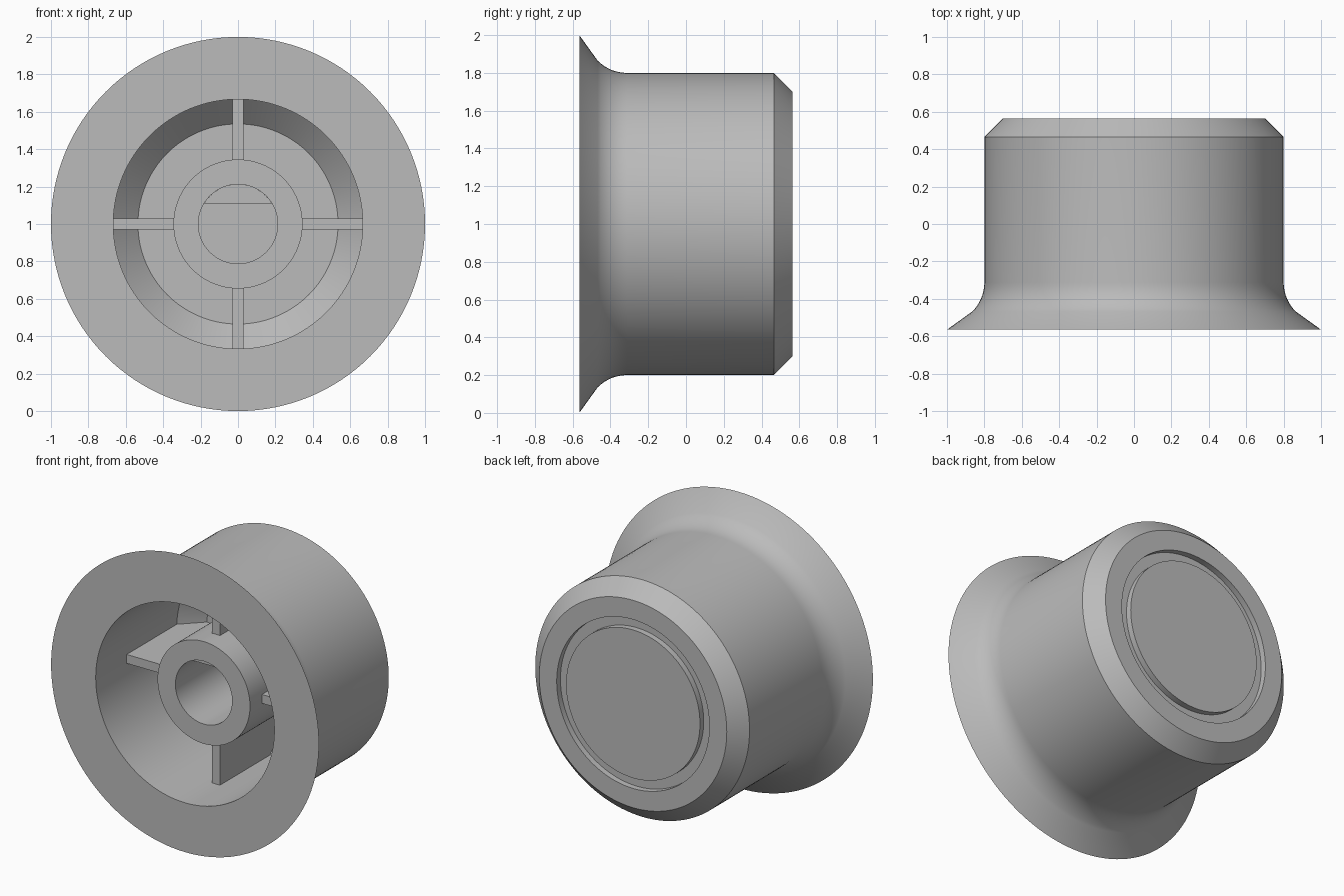
import bpy, bmesh, math
from mathutils import Matrix, Vector

cube = bpy.data.objects.get("Cube")
if cube:
    bpy.data.objects.remove(cube, do_unlink=True)

grey = bpy.data.materials.new("plain grey")
grey.use_nodes = True
colour = (0.5, 0.5, 0.5, 1)
grey.diffuse_color = colour
grey.node_tree.nodes["Principled BSDF"].inputs["Base Color"].default_value = colour

CENTRE = Vector((0, 0, 1))
FRONT, BACK = -0.565, 0.565
FLOOR = 0.43       # inner face of the cap
WALL, HUB, BORE = 0.667, 0.345, 0.212


def finish(name, bm, smooth=False):
    bmesh.ops.recalc_face_normals(bm, faces=bm.faces)
    mesh = bpy.data.meshes.new(name)
    bm.to_mesh(mesh)
    bm.free()
    mesh.materials.append(grey)
    obj = bpy.data.objects.new(name, mesh)
    obj.location = CENTRE
    bpy.context.collection.objects.link(obj)
    if smooth:
        bpy.ops.object.select_all(action='DESELECT')
        obj.select_set(True)
        bpy.context.view_layer.objects.active = obj
        bpy.ops.object.shade_smooth_by_angle(angle=math.radians(25))
    return obj


def lathe(name, profile, steps=128):
    """Spin (radius, y) points about the y axis."""
    bm = bmesh.new()
    verts = [bm.verts.new((r, y, 0)) for r, y in profile]
    edges = [bm.edges.new(pair) for pair in zip(verts, verts[1:])]
    bmesh.ops.spin(bm, geom=verts + edges, cent=(0, 0, 0), axis=(0, 1, 0),
                   angle=math.tau, steps=steps, use_merge=True)
    bmesh.ops.remove_doubles(bm, verts=bm.verts, dist=1e-4)
    return finish(name, bm, smooth=True)


# Fillet between barrel and flared skirt, tangent to both
radius = 0.22
fillet = [(0.8 + radius * (1 - math.cos(a)), -0.312 - radius * math.sin(a))
          for a in (math.radians(45) * i / 8 for i in range(9))]

# Knob body: grooved cap, bevelled barrel, skirt, cavity and bored hub
lathe("knob_body", [
    (0, BACK), (0.5, BACK), (0.5, BACK - 0.04), (0.57, BACK - 0.04),
    (0.57, BACK), (0.7, BACK), (0.8, BACK - 0.1),
    *fillet,
    (1, FRONT), (WALL, FRONT), (WALL, FLOOR - 0.132), (0.535, FLOOR),
    (HUB, FLOOR), (HUB, -0.365), (BORE, -0.365), (BORE, FLOOR), (0, FLOOR)])

# Four ribs joining the hub to the wall
rib_front, rib_back = -0.235, FLOOR + 0.01
inner, outer = HUB - 0.02, WALL + 0.02
for i, side in enumerate(("left", "top", "right", "bottom")):
    bm = bmesh.new()
    bmesh.ops.create_cube(bm, size=1)
    bmesh.ops.scale(bm, verts=bm.verts,
                    vec=(outer - inner, rib_back - rib_front, 0.06))
    bmesh.ops.translate(bm, verts=bm.verts,
                        vec=((outer + inner) / 2, (rib_back + rib_front) / 2, 0))
    bmesh.ops.rotate(bm, verts=bm.verts, cent=(0, 0, 0),
                     matrix=Matrix.Rotation(-i * math.pi / 2, 3, 'Y'))
    finish("rib_" + side, bm)

# Flat in the shaft bore: a circle segment set back from the hub face
bm = bmesh.new()
half = math.acos(0.11 / BORE)
arc = [half * (k / 8 - 1) for k in range(17)]
face = bm.faces.new([bm.verts.new((BORE * math.sin(a), -0.215, BORE * math.cos(a)))
                     for a in arc])
grown = bmesh.ops.extrude_face_region(bm, geom=[face], use_keep_orig=True)
bmesh.ops.translate(bm, vec=(0, FLOOR + 0.215, 0),
                    verts=[v for v in grown["geom"] if isinstance(v, bmesh.types.BMVert)])
finish("bore_flat", bm)
